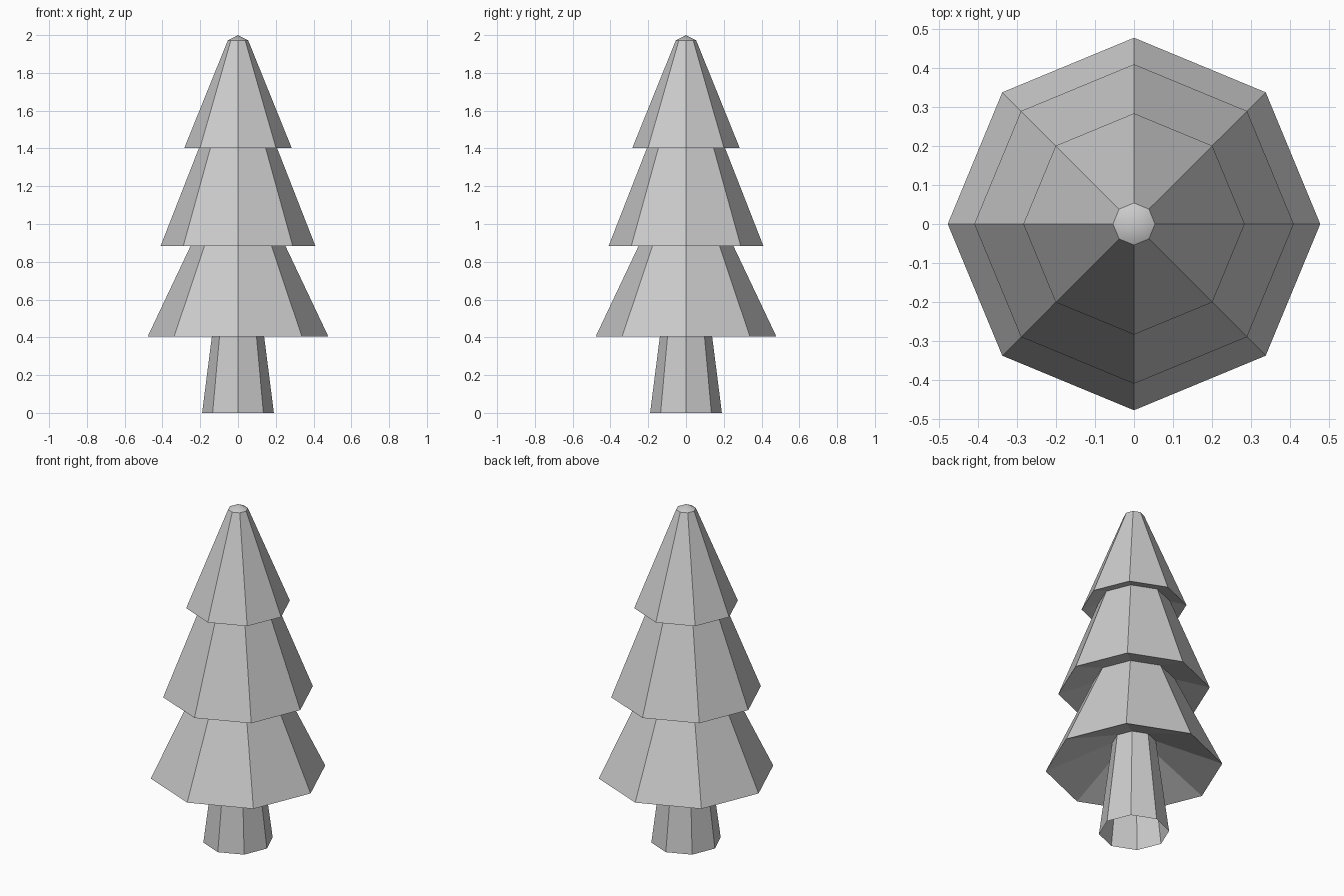
import bpy, bmesh
from math import cos, sin, pi

if "Cube" in bpy.data.objects:
    bpy.data.objects.remove(bpy.data.objects["Cube"])

SIDES = 8


def lathe(name, profile):
    """Turn (radius, height) points into an open eight-sided shell; radius 0 is a point."""
    bm = bmesh.new()
    rings = []
    for r, z in profile:
        n = SIDES if r > 0 else 1
        rings.append([bm.verts.new((r * cos(2 * pi * i / SIDES), r * sin(2 * pi * i / SIDES), z))
                      for i in range(n)])
    for a, b in zip(rings, rings[1:]):
        for i in range(SIDES):
            j = (i + 1) % SIDES
            if len(b) == 1:
                bm.faces.new((a[i], a[j], b[0]))
            else:
                bm.faces.new((a[i], a[j], b[j], b[i]))
    mesh = bpy.data.meshes.new(name)
    bm.to_mesh(mesh)
    bm.free()
    obj = bpy.data.objects.new(name, mesh)
    bpy.context.collection.objects.link(obj)
    return obj


# Tapered trunk, open at the bottom
lathe("trunk", [(0.19, 0), (0.118, 0.564)])

# Bough tiers: hollowed underside, rim, sloping outer side
lathe("lower_boughs", [(0.118, 0.564), (0.478, 0.405), (0.223, 0.943)])
lathe("middle_boughs", [(0.223, 0.943), (0.41, 0.883), (0.196, 1.43)])
lathe("upper_boughs", [(0.196, 1.43), (0.284, 1.403), (0.054, 1.972)])

# Shallow, softly shaded tip
tip = lathe("tip", [(0.054, 1.972), (0, 2.0)])
tip.data.polygons.foreach_set("use_smooth", [True] * len(tip.data.polygons))
